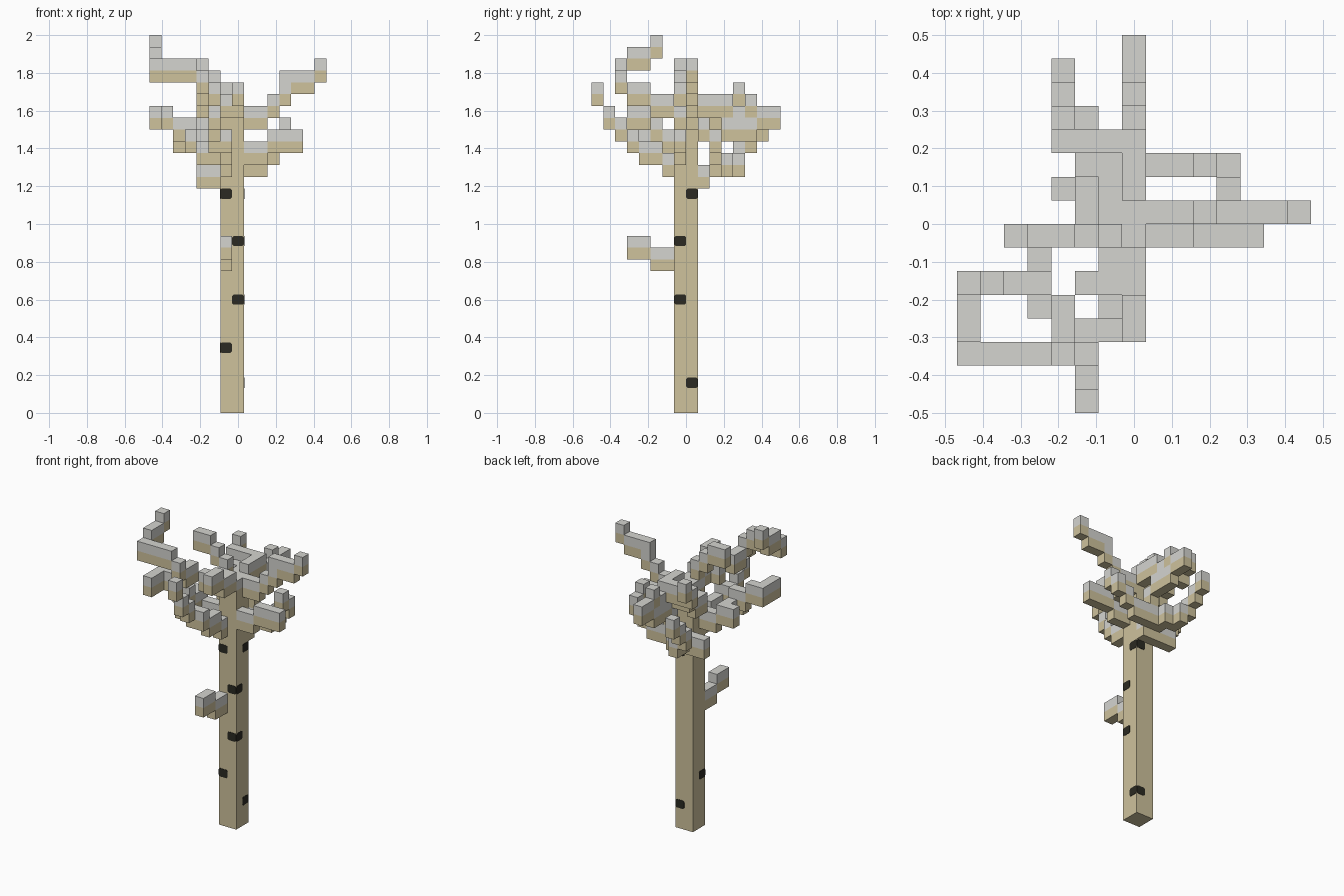
import bpy, bmesh
from mathutils import Vector

if "Cube" in bpy.data.objects:
    bpy.data.objects.remove(bpy.data.objects["Cube"])

UNIT = 1 / 16                                 # block size
ORIGIN = Vector((-7.5 * UNIT, -0.5, 0))       # corner of the block map


def material(name, colour):
    m = bpy.data.materials.new(name)
    m.use_nodes = True
    m.diffuse_color = (*colour, 1)
    bsdf = m.node_tree.nodes["Principled BSDF"]
    bsdf.inputs["Base Color"].default_value = (*colour, 1)
    bsdf.inputs["Roughness"].default_value = 0.9
    return m


TAN = material("tan bark", (0.62, 0.54, 0.335))
GREY = material("grey bark", (0.66, 0.66, 0.63))
DARK = material("dark knots", (0.024, 0.023, 0.016))

FRONT, BACK = Vector((0, -1, 0)), Vector((0, 1, 0))
LEFT, RIGHT = Vector((1, 0, 0)), Vector((-1, 0, 0))
UP, DOWN = Vector((0, 0, 1)), Vector((0, 0, -1))
SIDES = (FRONT, BACK, LEFT, RIGHT, UP, DOWN)
STEPS = dict(zip("FBLRUD", SIDES))

# Block map: position -> (part name, material slot); the trunk has a grey top
TRUNK_TOP = 25
blocks = {(i, j, k): ("trunk", int(k == TRUNK_TOP))
          for i in (6, 7) for j in (7, 8) for k in range(TRUNK_TOP + 1)}


def grow(name, start, path):
    """Grow a branch step by step; each step adds a grey block over a tan one."""
    tip = Vector(start)
    for step in ["", *path.split()]:
        tip = sum((STEPS[letter] for letter in step), tip)
        for slot, offset in ((1, DOWN), (0, 2 * DOWN)):
            cell = tuple(int(c) for c in tip + offset)
            owner, old = blocks.get(cell, (name, 0))
            blocks[cell] = (owner, max(old, slot))


# Branches from the trunk outwards
grow("trunk_stub", (6, 6, 14), "F FU F")
grow("front_high_branch", (6, 6, 27), "F R RFU F FU RU R R R BU B BU")
grow("front_inner_branch", (7, 6, 27), "F FU F")
grow("front_low_branch", (6, 6, 22), "FU F FU R FU FU FUU")
grow("right_high_branch", (6, 7, 28), "RU RU R")
grow("right_low_branch", (5, 7, 23), "R RU R LF FU FD BRU RU R F F")
grow("right_twig", (5, 9, 21), "R")
grow("left_high_branch", (8, 8, 26), "L LU LU U L L LU")
grow("left_low_branch", (8, 7, 23), "L LU L L")
grow("left_back_branch", (7, 9, 21), "BU L L LU LU FU")
grow("back_low_branch", (6, 9, 21), "BU B R B RU BU BU")
grow("back_long_branch", (7, 10, 24), "BU B B BU B")
grow("back_long_twig", (7, 12, 26), "BU")
grow("back_inner_branch", (5, 8, 25), "B BU")
grow("back_middle_branch", (7, 9, 27), "B B")
grow("back_high_branch", (6, 9, 26), "B BU R R BU")


def add_object(name, bm, materials):
    mesh = bpy.data.meshes.new(name)
    bm.to_mesh(mesh)
    bm.free()
    for m in materials:
        mesh.materials.append(m)
    bpy.context.collection.objects.link(bpy.data.objects.new(name, mesh))


def build_part(name):
    """Make the outer faces of one part's blocks, merged into flat panels."""
    bm = bmesh.new()
    for cell, (owner, slot) in blocks.items():
        if owner != name:
            continue
        centre = ORIGIN + (Vector(cell) + Vector((0.5, 0.5, 0.5))) * UNIT
        for n in SIDES:
            if tuple(int(c) for c in Vector(cell) + n) in blocks:
                continue
            a = n.yzx
            b = n.cross(a)
            corners = (a + b, b - a, -a - b, a - b)
            face = bm.faces.new(
                [bm.verts.new(centre + (n + c) * UNIT / 2) for c in corners])
            face.material_index = slot
    bmesh.ops.remove_doubles(bm, verts=bm.verts, dist=UNIT / 100)
    bmesh.ops.dissolve_limit(bm, angle_limit=0.01, verts=bm.verts,
                             edges=bm.edges, delimit={'MATERIAL'})
    add_object(name, bm, [TAN, GREY])


for part in sorted({owner for owner, slot in blocks.values()}):
    build_part(part)


# Bark knots: thin eight-sided plates on the trunk faces
def knot(side, position, height):
    w, h, cut = UNIT / 2, 0.027, 0.008
    along = Vector((abs(side.y), abs(side.x), 0))
    centre = (Vector((-UNIT / 2, 0, height)) + side * UNIT
              + along * position * UNIT / 2)
    quarter = [(w, h - cut), (w - cut, h)]
    half = quarter + [(-a, b) for a, b in reversed(quarter)]
    outline = half + [(-a, -b) for a, b in half]
    bm = bmesh.new()
    face = bm.faces.new([bm.verts.new(centre + along * a + UP * b)
                         for a, b in outline])
    out = bmesh.ops.extrude_face_region(bm, geom=[face])["geom"]
    bmesh.ops.translate(bm, vec=side * 0.002,
                        verts=[v for v in out if isinstance(v, bmesh.types.BMVert)])
    bmesh.ops.recalc_face_normals(bm, faces=bm.faces)
    add_object("bark_knot", bm, [DARK])


knot(FRONT, -1, 1.16)
knot(FRONT, 1, 0.91)
knot(FRONT, 1, 0.6)
knot(FRONT, -1, 0.345)
knot(LEFT, 1, 1.16)
knot(LEFT, -1, 0.91)
knot(LEFT, -1, 0.6)
knot(LEFT, 1, 0.16)
knot(BACK, 1, 1.16)
knot(BACK, 1, 0.16)
knot(RIGHT, -1, 1.16)
knot(RIGHT, -1, 0.345)
